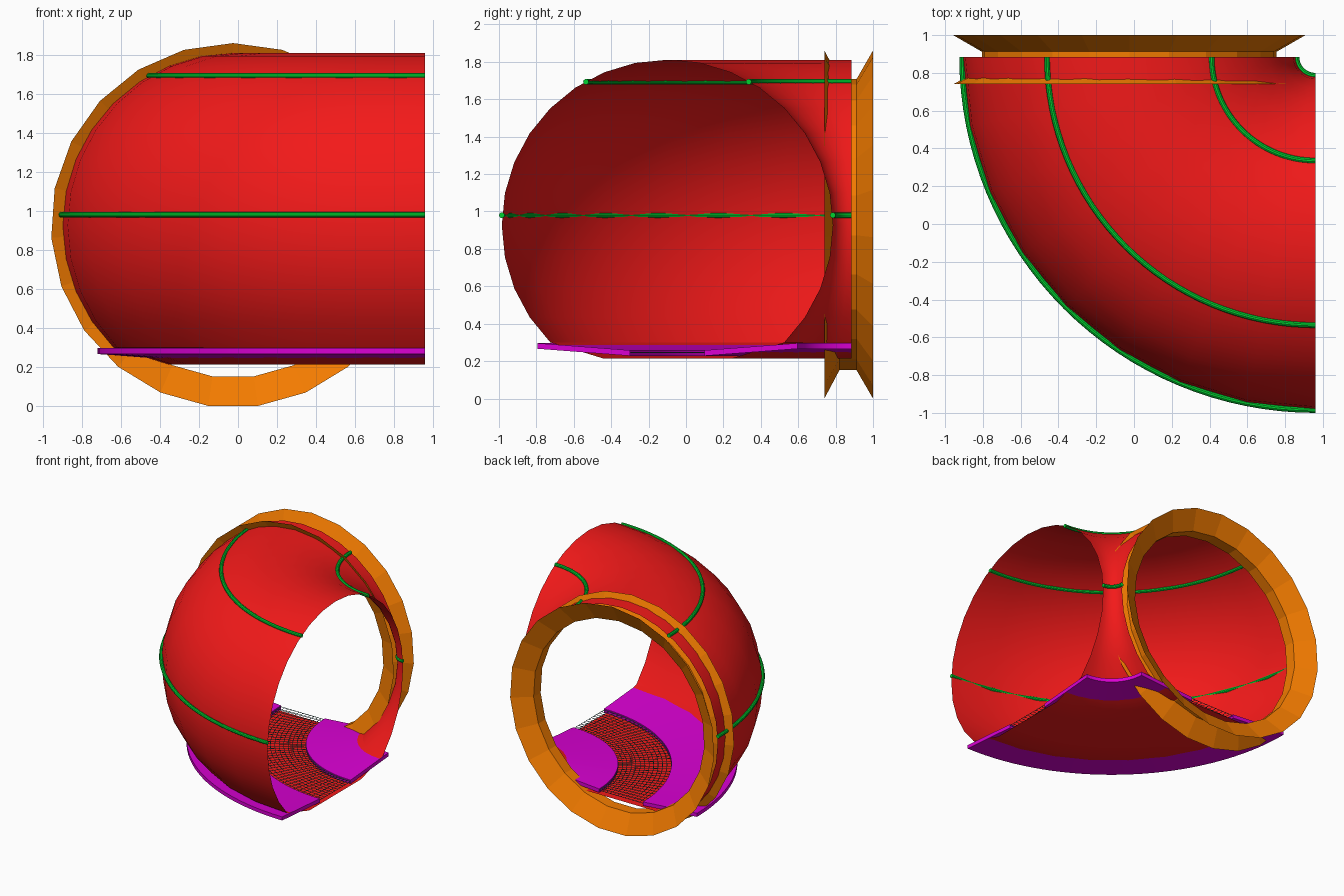
import bpy, bmesh
from math import sin, cos, pi

if "Cube" in bpy.data.objects:
    bpy.data.objects.remove(bpy.data.objects["Cube"])

CX, CY = 0.96, 0.885        # pivot of the quarter bend
BEND = 0.985                # bend radius
TUBE = 0.885                # tunnel radius
CZ = 0.926                  # tunnel axis height


def material(name, rgb):
    m = bpy.data.materials.new(name)
    m.diffuse_color = (*rgb, 1)
    m.use_nodes = True
    m.node_tree.nodes["Principled BSDF"].inputs["Base Color"].default_value = m.diffuse_color
    return m


RED = material("red", (0.9, 0.01, 0.01))
GREEN = material("green", (0.0, 0.65, 0.03))
PURPLE = material("purple", (0.7, 0.0, 0.65))
ORANGE = material("orange", (0.9, 0.2, 0.0))
DARK = material("dark", (0.03, 0.1, 0.1))


def bend_point(r, z, t):
    """Quarter turn: t=0 at the back opening, t=1 at the right opening."""
    a = t * pi / 2
    return (CX - r * cos(a), CY - r * sin(a), z)


def ring_point(r, y, t):
    a = t * 2 * pi
    return (CX - BEND + r * sin(a), y, CZ + r * cos(a))


def sweep(name, profile, steps, mat, place=bend_point, closed=True,
          caps=False, loop=False, smooth=True):
    bm = bmesh.new()
    count = steps if loop else steps + 1
    rows = [[bm.verts.new(place(u, v, i / steps)) for u, v in profile]
            for i in range(count)]
    n = len(profile)
    for i in range(steps):
        a, b = rows[i], rows[(i + 1) % count]
        for j in range(n if closed else n - 1):
            k = (j + 1) % n
            bm.faces.new((a[j], a[k], b[k], b[j]))
    if caps:
        bm.faces.new(rows[0])
        bm.faces.new(rows[-1])
    bmesh.ops.recalc_face_normals(bm, faces=bm.faces)
    me = bpy.data.meshes.new(name)
    bm.to_mesh(me)
    bm.free()
    ob = bpy.data.objects.new(name, me)
    bpy.context.collection.objects.link(ob)
    me.materials.append(mat)
    if smooth:
        bpy.ops.object.select_all(action='DESELECT')
        bpy.context.view_layer.objects.active = ob
        ob.select_set(True)
        bpy.ops.object.shade_smooth_by_angle(angle=pi / 6)
    return ob


# Curved tunnel shell: round section with a flattened floor
section = []
for k in range(32):
    a = 2 * pi * k / 32
    z = CZ + TUBE * cos(a)
    drop = abs(k - 16)
    if drop <= 2:
        z = 0.213
    elif drop == 3:
        z = 0.26
    section.append((BEND + TUBE * sin(a), z))
sweep("tunnel_shell", section, 8, RED)

# Sloping walkways either side of the floor channel
for side, name in ((1, "outer_walkway"), (-1, "inner_walkway")):
    board = [(BEND + side * 0.20, 0.228), (BEND + side * 0.695, 0.266),
             (BEND + side * 0.695, 0.296), (BEND + side * 0.20, 0.258)]
    sweep(name, board, 32, PURPLE, caps=True)

# Wire grate between the walkways
strip = [(BEND - 0.2 + 0.4 * i / 12, 0.247) for i in range(13)]
grate = sweep("floor_grate", strip, 40, DARK, closed=False, smooth=False)
wire = grate.modifiers.new("wire", 'WIREFRAME')
wire.thickness = 0.005

# Rails following the bend at the sides and upper shell
for r, z, name in ((BEND + TUBE, 0.98, "outer_side_rail"),
                   (BEND - TUBE, 0.98, "inner_side_rail"),
                   (BEND + 0.435, 1.693, "outer_top_rail"),
                   (BEND - 0.435, 1.693, "inner_top_rail")):
    circle = [(r + 0.015 * cos(2 * pi * k / 10), z + 0.015 * sin(2 * pi * k / 10))
              for k in range(10)]
    rail = sweep(name, circle, 32, GREEN, caps=True)

# Grooved coupling ring at the back opening
groove = [(0.935, 0.74), (0.782, 0.82), (0.782, 0.912), (0.935, 1.0)]
sweep("coupling_ring", groove, 23, ORANGE, place=ring_point,
      closed=False, loop=True, smooth=False)
